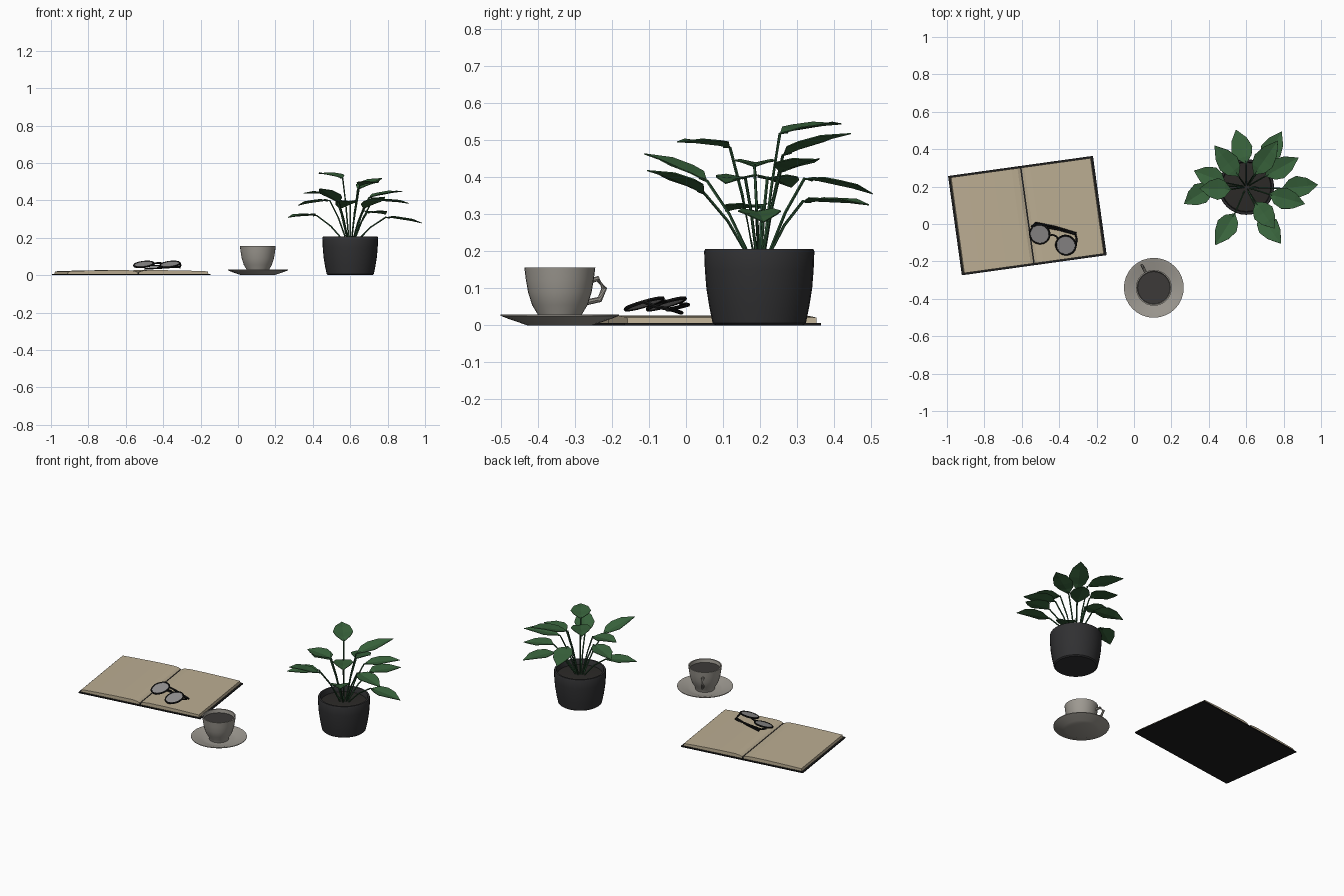
import bpy, bmesh, math
from mathutils import Vector, Matrix

if "Cube" in bpy.data.objects:
    bpy.data.objects.remove(bpy.data.objects["Cube"])


def mat(name, r, g, b):
    m = bpy.data.materials.new(name)
    m.diffuse_color = (r, g, b, 1)
    m.use_nodes = True
    m.node_tree.nodes["Principled BSDF"].inputs["Base Color"].default_value = m.diffuse_color
    return m


COVER = mat("black cover", 0.012, 0.012, 0.012)
PAPER = mat("cream paper", 0.50, 0.42, 0.29)
CERAMIC = mat("warm grey ceramic", 0.34, 0.32, 0.285)
COFFEE = mat("dark coffee", 0.045, 0.042, 0.04)
POT = mat("charcoal pot", 0.03, 0.03, 0.032)
SOIL = mat("soil", 0.025, 0.023, 0.021)
LEAF = mat("leaf green", 0.04, 0.125, 0.045)
STALK = mat("stalk green", 0.025, 0.085, 0.035)
FRAME = mat("black frame", 0.008, 0.008, 0.008)
LENS = mat("grey lens", 0.30, 0.29, 0.29)


def finish(bm, name, material, smooth=False):
    bmesh.ops.recalc_face_normals(bm, faces=bm.faces)
    me = bpy.data.meshes.new(name)
    bm.to_mesh(me)
    bm.free()
    me.materials.append(material)
    ob = bpy.data.objects.new(name, me)
    bpy.context.collection.objects.link(ob)
    if smooth:
        bpy.ops.object.select_all(action='DESELECT')
        ob.select_set(True)
        bpy.context.view_layer.objects.active = ob
        bpy.ops.object.shade_smooth_by_angle(angle=math.radians(35))
    return ob


def lathe(name, profile, centre, material, n=32):
    """Revolve (radius, z) points about a vertical axis; radius 0 closes an end."""
    bm = bmesh.new()
    vs = [bm.verts.new((r, 0, z)) for r, z in profile]
    es = [bm.edges.new(p) for p in zip(vs, vs[1:])]
    bmesh.ops.spin(bm, geom=vs + es, cent=(0, 0, 0), axis=(0, 0, 1),
                   angle=2 * math.pi, steps=n, use_merge=True)
    bmesh.ops.remove_doubles(bm, verts=bm.verts, dist=1e-5)
    bmesh.ops.translate(bm, verts=bm.verts, vec=(centre[0], centre[1], 0))
    return finish(bm, name, material, True)


def tube(name, pts, radius, material, n=6, closed=False):
    """Sweep a round section along a path of points."""
    pts = [Vector(p) for p in pts]
    bm = bmesh.new()
    rings = []
    k = len(pts)
    for i, p in enumerate(pts):
        a = pts[(i - 1) % k] if closed else pts[max(i - 1, 0)]
        b = pts[(i + 1) % k] if closed else pts[min(i + 1, k - 1)]
        d = (b - a).normalized()
        ref = Vector((0, 0, 1)) if abs(d.z) < 0.97 else Vector((1, 0, 0))
        s = d.cross(ref).normalized()
        t = s.cross(d)
        rings.append([bm.verts.new(p + radius * (math.cos(q) * s + math.sin(q) * t))
                      for q in (2 * math.pi * j / n for j in range(n))])
    for i in range(k if closed else k - 1):
        r0, r1 = rings[i], rings[(i + 1) % k]
        for j in range(n):
            bm.faces.new((r0[j], r0[(j + 1) % n], r1[(j + 1) % n], r1[j]))
    if not closed:
        bm.faces.new(rings[0])
        bm.faces.new(rings[-1])
    return finish(bm, name, material, True)


# ---- Open book: cover, two gently curved page blocks, spine strip
BOOK = Matrix.Translation((-0.57, 0.045, 0)) @ Matrix.Rotation(math.radians(7.9), 4, 'Z')


def slab(name, section, half, material):
    """Extrude a (u, z) section along the book's height."""
    bm = bmesh.new()
    lo = [bm.verts.new((u, -half, z)) for u, z in section]
    hi = [bm.verts.new((u, half, z)) for u, z in section]
    bm.faces.new(lo)
    bm.faces.new(hi)
    for i in range(len(lo)):
        j = (i + 1) % len(lo)
        bm.faces.new((lo[i], lo[j], hi[j], hi[i]))
    bmesh.ops.transform(bm, matrix=BOOK, verts=bm.verts)
    return finish(bm, name, material)


slab("book_cover", [(-0.391, 0), (0.391, 0), (0.391, 0.006), (-0.391, 0.006)], 0.268, COVER)
slab("book_spine", [(-0.004, 0.005), (0.004, 0.005), (0.004, 0.014), (-0.004, 0.014)], 0.258, COVER)
PAGE = [(0.004, 0.006), (0.38, 0.006), (0.376, 0.021), (0.29, 0.024), (0.15, 0.027),
        (0.05, 0.027), (0.018, 0.023), (0.004, 0.016)]
for side, sx in (("left", -1), ("right", 1)):
    slab(side + "_pages", [(sx * u, z) for u, z in PAGE], 0.258, PAPER)

# ---- Folded glasses lying on the right page, back edge raised
A = Vector((0.92, -0.392, 0)).normalized()
B = Vector((0.374, 0.877, 0.30)).normalized()
N = A.cross(B)
MID = Vector((-0.434, -0.083, 0.058))


def g(a, b, n=0.0):
    return MID + a * A + b * B + n * N


for side, sx in (("left", -1), ("right", 1)):
    ring = [(sx * 0.076 + 0.053 * math.cos(q), 0.053 * math.sin(q))
            for q in (2 * math.pi * i / 24 for i in range(24))]
    tube(side + "_rim", [g(*p) for p in ring], 0.005, FRAME, 6, True)
    bm = bmesh.new()
    top = [bm.verts.new(g(a, b, 0.002)) for a, b in ring]
    low = [bm.verts.new(g(a, b, -0.002)) for a, b in ring]
    bm.faces.new(top)
    bm.faces.new(low)
    finish(bm, side + "_lens", LENS)
tube("bridge", [g(-0.026, 0.012), g(-0.012, 0.024), g(0.012, 0.024), g(0.026, 0.012)], 0.005, FRAME)
tube("left_temple", [g(-0.127, 0.02), (-0.548, -0.015, 0.058), (-0.526, 0.006, 0.056),
                     (-0.42, -0.016, 0.05), (-0.308, -0.05, 0.042)], 0.0055, FRAME)
tube("right_temple", [g(0.127, 0.02), (-0.308, -0.08, 0.05), (-0.312, -0.055, 0.046),
                      (-0.4, -0.03, 0.04), (-0.50, -0.012, 0.034)], 0.0055, FRAME)

# ---- Cup, coffee, handle and saucer
CUP = (0.106, -0.341)
lathe("saucer", [(0, 0), (0.088, 0), (0.105, 0.006), (0.14, 0.018), (0.16, 0.026), (0.16, 0.03),
                 (0.135, 0.026), (0.10, 0.015), (0.08, 0.012), (0, 0.012)], CUP, CERAMIC)
lathe("cup", [(0, 0.012), (0.055, 0.012), (0.06, 0.03), (0.075, 0.055), (0.086, 0.09), (0.092, 0.125),
              (0.096, 0.157), (0.089, 0.157), (0.085, 0.125), (0.078, 0.09), (0, 0.085)], CUP, CERAMIC)
lathe("coffee", [(0, 0.136), (0.0865, 0.136)], CUP, COFFEE)
ca, sa = math.cos(math.radians(118)), math.sin(math.radians(118))
tube("cup_handle", [(CUP[0] + r * ca, CUP[1] + r * sa, z) for r, z in
                    ((0.086, 0.118), (0.115, 0.126), (0.136, 0.1), (0.122, 0.07), (0.08, 0.062))],
     0.008, CERAMIC, 8)

# ---- Plant pot and soil
PC = (0.6, 0.198)
lathe("pot", [(0, 0), (0.118, 0), (0.126, 0.006), (0.135, 0.05), (0.143, 0.1), (0.147, 0.15),
              (0.149, 0.2), (0.146, 0.207), (0.136, 0.207), (0.133, 0.2), (0.13, 0.165), (0, 0.165)], PC, POT)
lathe("soil", [(0, 0.182), (0.07, 0.18), (0.132, 0.175)], PC, SOIL)

# ---- Leaves: (blade base, blade tip)
LEAVES = [
    ((0.56, 0.254, 0.519), (0.43, 0.42, 0.546)),
    ((0.64, 0.262, 0.460), (0.77, 0.446, 0.52)),
    ((0.60, 0.320, 0.397), (0.545, 0.505, 0.357)),
    ((0.69, 0.316, 0.335), (0.79, 0.495, 0.327)),
    ((0.65, 0.119, 0.481), (0.75, -0.024, 0.497)),
    ((0.54, 0.057, 0.390), (0.435, -0.113, 0.465)),
    ((0.67, 0.050, 0.357), (0.786, -0.105, 0.42)),
    ((0.42, 0.205, 0.320), (0.267, 0.107, 0.31)),
    ((0.49, 0.220, 0.400), (0.32, 0.285, 0.375)),
    ((0.52, 0.185, 0.430), (0.35, 0.19, 0.44)),
    ((0.79, 0.190, 0.310), (0.985, 0.21, 0.28)),
    ((0.72, 0.160, 0.400), (0.915, 0.107, 0.385)),
    ((0.70, 0.255, 0.415), (0.88, 0.355, 0.45)),
]
SHAPE = [(0.2, 0.042), (0.42, 0.058), (0.7, 0.042)]  # (along, half width)


def leaf(i, base, tip):
    base, tip = Vector(base), Vector(tip)
    d = tip - base
    side = d.cross(Vector((0, 0, 1))).normalized()
    up = side.cross(d).normalized()
    bm = bmesh.new()
    b, t = bm.verts.new(base), bm.verts.new(tip)
    mid = [bm.verts.new(base + d * s + up * 0.004) for s, w in SHAPE]
    for sg in (-1, 1):
        edge = [bm.verts.new(base + d * s + side * (sg * w) + up * 0.013) for s, w in SHAPE]
        bm.faces.new((b, mid[0], edge[0]))
        bm.faces.new((t, edge[-1], mid[-1]))
        for k in range(len(SHAPE) - 1):
            bm.faces.new((mid[k], mid[k + 1], edge[k + 1], edge[k]))
    ob = finish(bm, f"leaf_{i}", LEAF)
    mod = ob.modifiers.new("thickness", 'SOLIDIFY')
    mod.thickness = 0.003
    # stalk rises from near the pot centre with a slight bend
    c = Vector((PC[0], PC[1], 0.175))
    flat = Vector((base.x - c.x, base.y - c.y, 0))
    root = c + flat * 0.15
    bend = root.lerp(base, 0.55) - flat * 0.04 + Vector((0, 0, 0.008))
    tube(f"stalk_{i}", [root, bend, base, base + d * 0.12], 0.0042, STALK, 5)


for i, (b, t) in enumerate(LEAVES, 1):
    leaf(i, b, t)
